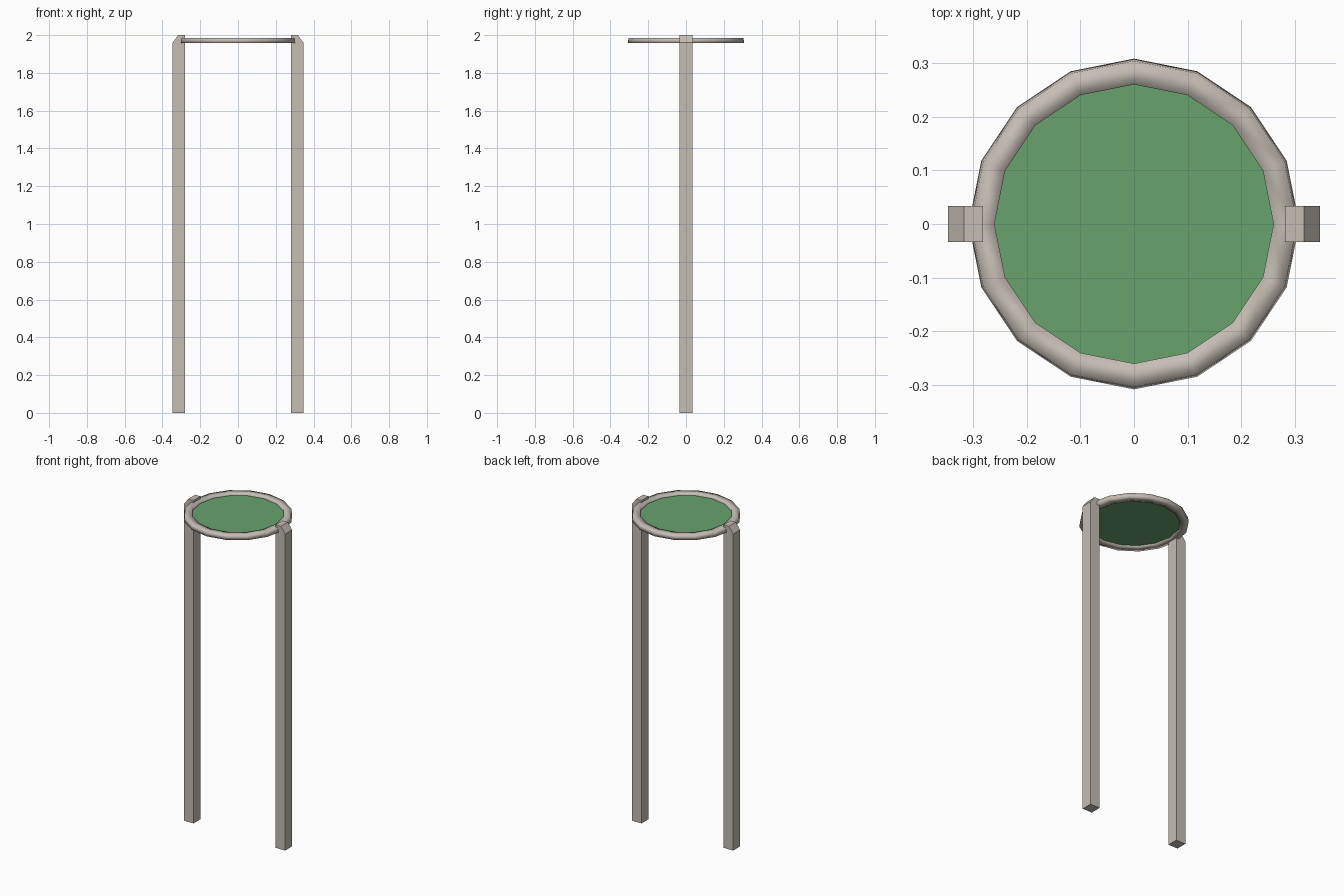
import bpy, bmesh, math

if "Cube" in bpy.data.objects:
    bpy.data.objects.remove(bpy.data.objects["Cube"])


def material(name, rgb):
    m = bpy.data.materials.new(name)
    m.diffuse_color = (*rgb, 1)
    m.use_nodes = True
    m.node_tree.nodes["Principled BSDF"].inputs["Base Color"].default_value = m.diffuse_color
    return m


beige = material("warm_grey", (0.56, 0.51, 0.46))
green = material("leaf_green", (0.14, 0.36, 0.155))


def make_object(name, bm, mat, smooth=False):
    bmesh.ops.recalc_face_normals(bm, faces=bm.faces)
    for f in bm.faces:
        f.smooth = smooth
    mesh = bpy.data.meshes.new(name)
    bm.to_mesh(mesh)
    bm.free()
    mesh.materials.append(mat)
    obj = bpy.data.objects.new(name, mesh)
    bpy.context.collection.objects.link(obj)
    return obj


SIDES = 16


def loop(bm, r, z):
    return [bm.verts.new((r * math.cos(2 * math.pi * i / SIDES),
                          r * math.sin(2 * math.pi * i / SIDES), z))
            for i in range(SIDES)]


# Rim: four-cornered section swept around 16 sides
bm = bmesh.new()
section = [(0.308, 1.958), (0.304, 1.986), (0.26, 1.986), (0.26, 1.958)]
loops = [loop(bm, r, z) for r, z in section]
for k in range(4):
    a, b = loops[k], loops[(k + 1) % 4]
    for i in range(SIDES):
        j = (i + 1) % SIDES
        bm.faces.new((a[i], a[j], b[j], b[i]))
make_object("seat_rim", bm, beige, smooth=True)

# Recessed thin green panel inside the rim
bm = bmesh.new()
top, bottom = loop(bm, 0.261, 1.973), loop(bm, 0.261, 1.968)
bm.faces.new(top)
bm.faces.new(bottom)
for i in range(SIDES):
    j = (i + 1) % SIDES
    bm.faces.new((top[i], top[j], bottom[j], bottom[i]))
make_object("seat_panel", bm, green)

# Two square posts with the outer top edge cut off at a slant
profile = [(0.281, 0), (0.347, 0), (0.347, 1.96), (0.317, 2.0), (0.281, 2.0)]
for name, side in (("left_post", -1), ("right_post", 1)):
    bm = bmesh.new()
    face = bm.faces.new([bm.verts.new((side * x, -0.034, z)) for x, z in profile])
    ext = bmesh.ops.extrude_face_region(bm, geom=[face])
    moved = [v for v in ext["geom"] if isinstance(v, bmesh.types.BMVert)]
    bmesh.ops.translate(bm, verts=moved, vec=(0, 0.068, 0))
    make_object(name, bm, beige)
